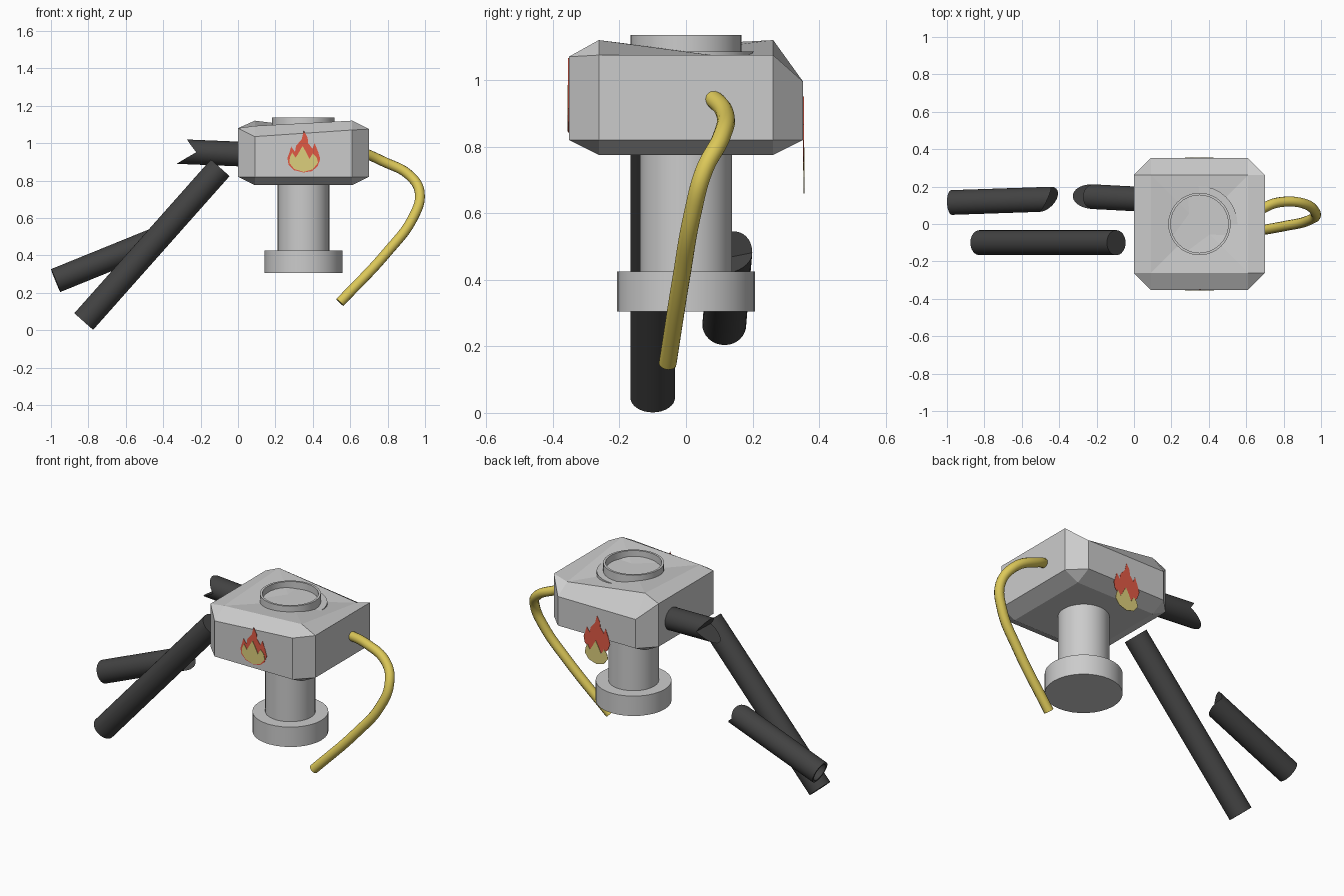
import bpy, bmesh, math
from mathutils import Vector

if "Cube" in bpy.data.objects:
    bpy.data.objects.remove(bpy.data.objects["Cube"])


def material(name, rgb):
    m = bpy.data.materials.new(name)
    m.diffuse_color = (*rgb, 1)
    m.use_nodes = True
    m.node_tree.nodes["Principled BSDF"].inputs["Base Color"].default_value = m.diffuse_color
    return m


DARK = material("dark_grey", (0.055, 0.055, 0.055))
RED = material("red", (0.75, 0.1, 0.06))
YELLOW = material("pale_yellow", (0.72, 0.62, 0.2))
HOSE = material("hose_yellow", (0.72, 0.58, 0.1))


def finish(bm, name, mat=None, smooth=False):
    bmesh.ops.recalc_face_normals(bm, faces=bm.faces[:])
    mesh = bpy.data.meshes.new(name)
    bm.to_mesh(mesh)
    bm.free()
    ob = bpy.data.objects.new(name, mesh)
    bpy.context.collection.objects.link(ob)
    if mat:
        mesh.materials.append(mat)
    if smooth:
        bpy.ops.object.select_all(action='DESELECT')
        ob.select_set(True)
        bpy.context.view_layer.objects.active = ob
        bpy.ops.object.shade_smooth_by_angle(angle=math.radians(35))
    return ob


def lathe(name, profile, cx, n=32):
    """Revolve (radius, z) points around a vertical axis at x = cx."""
    bm = bmesh.new()
    vs = [bm.verts.new((cx + r, 0, z)) for r, z in profile]
    es = [bm.edges.new(p) for p in zip(vs, vs[1:])]
    bmesh.ops.spin(bm, geom=vs + es, cent=(cx, 0, 0), axis=(0, 0, 1),
                   angle=math.tau, steps=n)
    bmesh.ops.remove_doubles(bm, verts=bm.verts[:], dist=1e-4)
    return finish(bm, name, smooth=True)


def limb(name, p0, p1, r, broken=None, hollow=False, n=32):
    """Cylinder from p0 to p1; broken(side, up) shifts the end rim."""
    p0, p1 = Vector(p0), Vector(p1)
    d = (p1 - p0).normalized()
    up = (Vector((0, 0, 1)) - d * d.z).normalized()
    side = Vector((0, 1, 0))
    side = (side - d * side.dot(d) - up * side.dot(up)).normalized()
    cut = broken or (lambda s, u: 0)
    bm = bmesh.new()
    a, b = [], []
    for i in range(n):
        s, u = math.cos(math.tau * i / n), math.sin(math.tau * i / n)
        off = (side * s + up * u) * r
        a.append(bm.verts.new(p0 + off))
        b.append(bm.verts.new(p1 + off + d * cut(s, u)))
    c = bm.verts.new(p1 + d * cut(0, 0))
    for i in range(n):
        j = (i + 1) % n
        bm.faces.new((a[i], a[j], b[j], b[i]))
        bm.faces.new((b[i], b[j], c))
    cap = bm.faces.new(a)
    bm.normal_update()
    if hollow:
        bmesh.ops.inset_region(bm, faces=[cap], thickness=r * 0.2)
        ext = bmesh.ops.extrude_discrete_faces(bm, faces=[cap])
        bmesh.ops.translate(bm, verts=ext["faces"][0].verts[:], vec=d * 0.06)
    return finish(bm, name, DARK, True)


# dented, chamfered body: bottom quad, two octagons, warped top
X0, X1, XA, XB, YA, YB = 0, 0.70, 0.09, 0.61, 0.262, 0.352
octagon = [(X0, -YA), (XA, -YB), (XB, -YB), (X1, -YA),
           (X1, YA), (XB, YB), (XA, YB), (X0, YA)]
octagon_z = [1.08, 1.035, 1.07, 1.075, 1.075, 0.995, 0.995, 1.08]
corners = [(XA, -YA), (XB, -YA), (XB, YA), (XA, YA)]
corner_z = [1.092, 1.12, 1.05, 1.12]
bm = bmesh.new()
low = [bm.verts.new((x, y, 0.82)) for x, y in octagon]
high = [bm.verts.new((x, y, z)) for (x, y), z in zip(octagon, octagon_z)]
base = [bm.verts.new((x, y, 0.775)) for x, y in corners]
top = [bm.verts.new((x, y, z)) for (x, y), z in zip(corners, corner_z)]
mid = bm.verts.new((0.35, 0, 1.087))
for i in range(8):
    j = (i + 1) % 8
    bm.faces.new((low[i], low[j], high[j], high[i]))
for inner, ring in ((base, low), (top, high)):
    for i in range(4):
        j = (i + 1) % 4
        bm.faces.new((ring[2 * i], ring[2 * i + 1], inner[i]))
        bm.faces.new((ring[2 * i + 1], ring[2 * j], inner[j], inner[i]))
for i in range(4):
    bm.faces.new((top[i], top[(i + 1) % 4], mid))
bm.faces.new(base)
finish(bm, "body")

# neck with foot, and the collar on top
lathe("neck", [(0, 0.305), (0.208, 0.305), (0.208, 0.425), (0.138, 0.425),
               (0.138, 0.79), (0, 0.79)], 0.35)
lathe("top_collar", [(0, 1.03), (0.203, 1.03), (0.203, 1.086), (0.167, 1.086),
                     (0.167, 1.136), (0.154, 1.136), (0.154, 1.094),
                     (0, 1.094)], 0.35)

# broken arm stub, its snapped-off piece, and the detached whole arm
limb("arm_stub", (0.05, 0.132, 0.94), (-0.22, 0.146, 0.951), 0.066,
     lambda s, u: 0.08 * abs(u) - 0.025 * u)
limb("broken_arm_piece", (-0.975, 0.115, 0.265), (-0.475, 0.132, 0.468), 0.066,
     lambda s, u: 0.04 * abs(u) + 0.035 * s, hollow=True)
limb("whole_arm", (-0.825, -0.10, 0.046), (-0.095, -0.10, 0.868), 0.067)

# hose
cu = bpy.data.curves.new("hose", 'CURVE')
cu.dimensions = '3D'
cu.bevel_depth = 0.027
cu.bevel_resolution = 4
cu.resolution_u = 8
cu.use_fill_caps = True
path = [(0.66, 0.07, 0.955), (0.77, 0.115, 0.905), (0.92, 0.105, 0.825),
        (0.972, 0.055, 0.73), (0.935, 0.02, 0.6), (0.80, -0.012, 0.42),
        (0.545, -0.055, 0.148)]
sp = cu.splines.new('BEZIER')
sp.bezier_points.add(len(path) - 1)
for bp, co in zip(sp.bezier_points, path):
    bp.co = co
    bp.handle_left_type = bp.handle_right_type = 'AUTO'
sp.use_smooth = True
cu.materials.append(HOSE)
bpy.context.collection.objects.link(bpy.data.objects.new("hose", cu))

# flame badges: outer and inner outlines around x = 0.35
outer = [(0, .843), (-.05, .855), (-.08, .885), (-.086, .92), (-.075, .95),
         (-.066, .982), (-.045, .952), (-.04, .985), (-.01, 1.02),
         (.002, 1.066), (.022, 1.03), (.025, 1.0), (.048, .97), (.06, 1.0),
         (.078, .955), (.09, .915), (.075, .875), (.045, .85)]
inner = [(0, .846), (-.05, .862), (-.076, .895), (-.072, .925), (-.06, .95),
         (-.042, .922), (-.03, .94), (-.005, .985), (.012, .955),
         (.032, .915), (.05, .945), (.07, .925), (.078, .895), (.05, .86)]


def badge(name, outline, y, thick, side, drop, mat):
    bm = bmesh.new()
    f = bm.faces.new([bm.verts.new((0.35 + side * x, side * y * -1, z - drop))
                      for x, z in outline])
    ext = bmesh.ops.extrude_face_region(bm, geom=[f])
    bmesh.ops.translate(bm, vec=(0, -side * thick, 0), verts=[
        v for v in ext["geom"] if isinstance(v, bmesh.types.BMVert)])
    finish(bm, name, mat)


badge("front_flame_outer", outer, 0.351, 0.003, 1, 0, RED)
badge("front_flame_inner", inner, 0.3535, 0.003, 1, 0, YELLOW)
badge("back_flame_outer", outer, 0.351, 0.003, -1, 0.115, RED)
badge("back_flame_inner", inner, 0.3535, 0.003, -1, 0.187, YELLOW)
